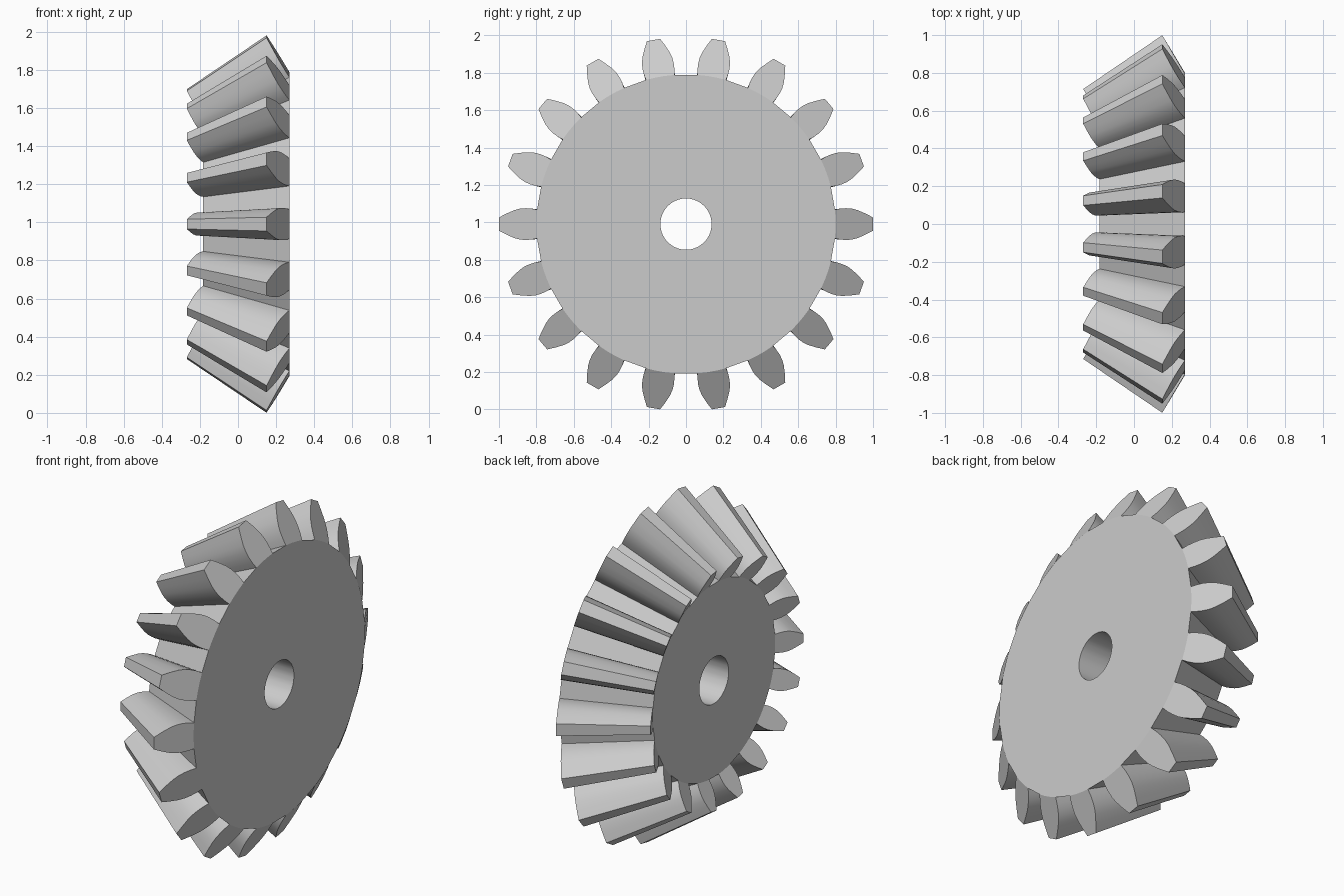
import bpy, bmesh, math
from mathutils import Vector

cube = bpy.data.objects.get("Cube")
if cube:
    bpy.data.objects.remove(cube, do_unlink=True)

TEETH = 18
AXIS_Z = 0.991
APEX = -1.32          # all teeth taper towards this point on the axle line
TAPER = 0.715         # size of the small end relative to the large end
BACK, ROOT, TIP, BORE = 0.27, 0.80, 1.0, 0.137
# tooth flank: radius, half width
FLANK = [(0.80, 0.077), (0.83, 0.083), (0.86, 0.085), (0.89, 0.083),
         (0.92, 0.075), (0.96, 0.057), (TIP, 0.036)]

steel = bpy.data.materials.new("plain grey")
steel.use_nodes = True
grey = (0.6, 0.6, 0.6, 1)
steel.diffuse_color = grey
steel.node_tree.nodes["Principled BSDF"].inputs["Base Color"].default_value = grey

bm = bmesh.new()


def point(r, angle, scale=1.0):
    """Point on the conical large end, shrunk towards the apex by scale."""
    x = BACK - 0.12 * (r - ROOT) / (TIP - ROOT)
    return bm.verts.new((APEX + (x - APEX) * scale,
                         r * scale * math.cos(angle),
                         AXIS_Z + r * scale * math.sin(angle)))


def bore_point(x, angle):
    return bm.verts.new((x, BORE * math.cos(angle), AXIS_Z + BORE * math.sin(angle)))


# angles around one tooth base, then repeated around the wheel
base = FLANK[0][1] / ROOT
steps = [-base, -base / 3, base / 3, base]
angles = [math.tau * i / TEETH + s for i in range(TEETH) for s in steps]
small_x = APEX + (BACK - APEX) * TAPER

root_big = [point(ROOT, a) for a in angles]
root_small = [point(ROOT, a, TAPER) for a in angles]
bore_big = [bore_point(BACK, a) for a in angles]
bore_small = [bore_point(small_x, a) for a in angles]

# flat discs, bore wall and the root floor between teeth
n = len(angles)
for i in range(n):
    j = (i + 1) % n
    for a, b in ((root_big, bore_big), (bore_big, bore_small), (bore_small, root_small)):
        bm.faces.new((a[i], a[j], b[j], b[i]))
    if i % 4 == 3:
        bm.faces.new((root_big[i], root_big[j], root_small[j], root_small[i]))

# teeth: end faces, flanks and top land
for t in range(TEETH):
    mid = math.tau * t / TEETH
    ends = []
    for ring, scale in ((root_big, 1.0), (root_small, TAPER)):
        foot = ring[4 * t:4 * t + 4]
        rise = [point(r, mid + w / r, scale) for r, w in FLANK[1:]]
        fall = [point(r, mid - w / r, scale) for r, w in reversed(FLANK[1:])]
        outline = foot + rise + fall
        bm.faces.new(outline)
        ends.append(outline)
    big, small = ends
    count = len(big)
    for i in range(3, count):
        j = (i + 1) % count
        bm.faces.new((big[i], big[j], small[j], small[i]))

bmesh.ops.recalc_face_normals(bm, faces=bm.faces[:])
mesh = bpy.data.meshes.new("bevel_gear")
bm.to_mesh(mesh)
bm.free()
mesh.materials.append(steel)
gear = bpy.data.objects.new("bevel_gear", mesh)
bpy.context.collection.objects.link(gear)

bpy.ops.object.select_all(action="DESELECT")
gear.select_set(True)
bpy.context.view_layer.objects.active = gear
bpy.ops.object.shade_smooth_by_angle(angle=math.radians(25))
